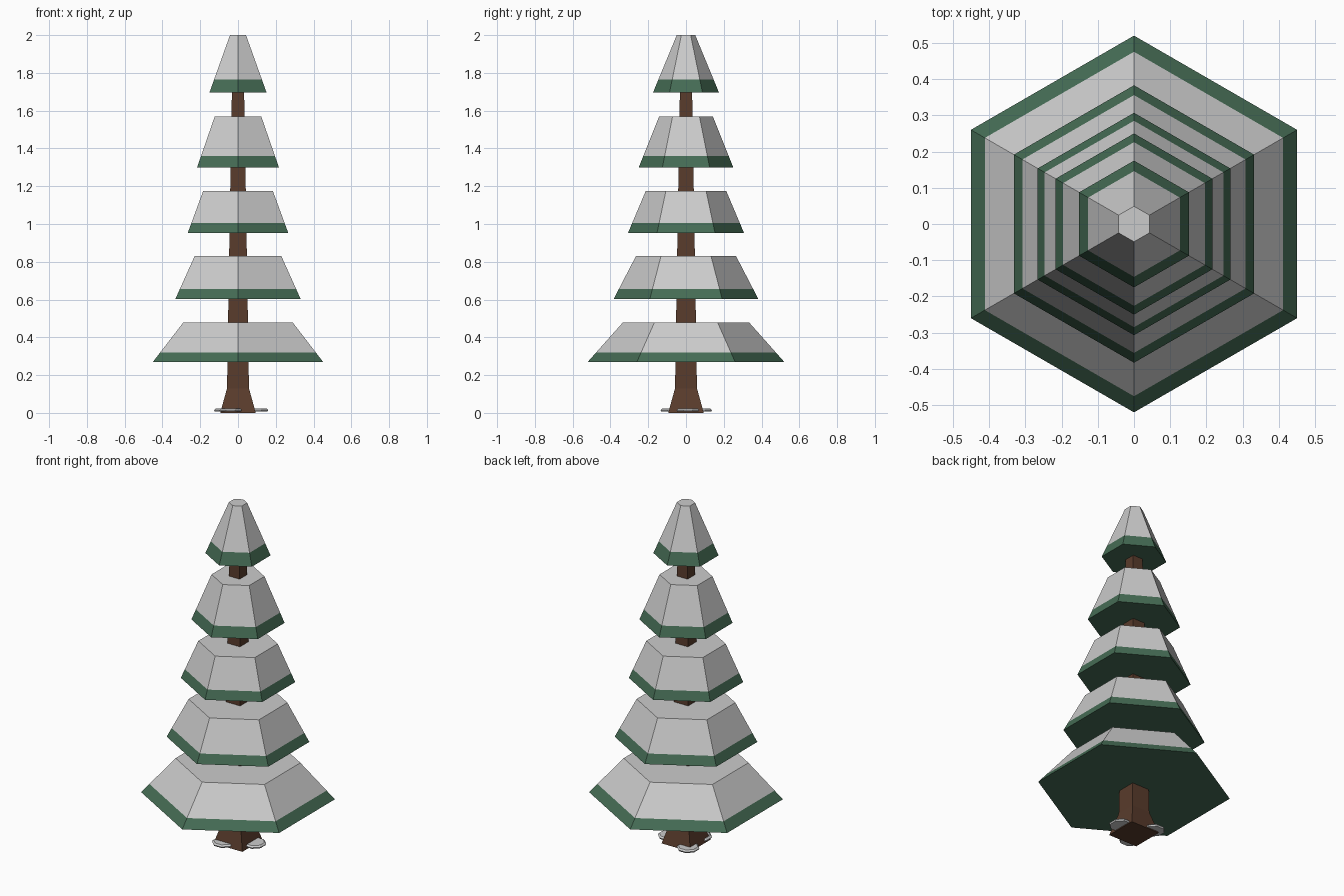
import bpy, bmesh, math

if "Cube" in bpy.data.objects:
    bpy.data.objects.remove(bpy.data.objects["Cube"])


def material(name, color):
    m = bpy.data.materials.new(name)
    m.diffuse_color = (*color, 1)
    m.use_nodes = True
    m.node_tree.nodes["Principled BSDF"].inputs["Base Color"].default_value = m.diffuse_color
    return m


def loft(name, rings, sides, start, mat=None, cap_bottom=True, cap_top=True, center=(0, 0)):
    """Stack of regular polygons (radius, z) joined by flat side faces."""
    bm = bmesh.new()
    loops = []
    for r, z in rings:
        loops.append([bm.verts.new((center[0] + r * math.cos(start + math.tau * i / sides),
                                    center[1] + r * math.sin(start + math.tau * i / sides), z))
                      for i in range(sides)])
    for a, b in zip(loops, loops[1:]):
        for i in range(sides):
            j = (i + 1) % sides
            bm.faces.new((a[i], a[j], b[j], b[i]))
    if cap_bottom:
        bm.faces.new(loops[0][::-1])
    if cap_top:
        bm.faces.new(loops[-1])
    me = bpy.data.meshes.new(name)
    bm.to_mesh(me)
    bm.free()
    ob = bpy.data.objects.new(name, me)
    bpy.context.collection.objects.link(ob)
    if mat:
        me.materials.append(mat)
    return ob


green = material("needles", (0.06, 0.15, 0.09))
brown = material("bark", (0.10, 0.045, 0.025))

# Square tapering trunk with flared foot (half width, z)
trunk = [(0.094, 0), (0.058, 0.13), (0.05, 0.65), (0.04, 1.25), (0.032, 1.72)]
loft("trunk", [(h * math.sqrt(2), z) for h, z in trunk], 4, math.pi / 4, brown)

# Hexagonal tiers: bottom radius, bottom z, snow line z, top radius, top z
tiers = [(0.52, 0.27, 0.32, 0.335, 0.478),
         (0.383, 0.603, 0.655, 0.265, 0.83),
         (0.307, 0.953, 1.005, 0.213, 1.175),
         (0.25, 1.30, 1.36, 0.142, 1.57),
         (0.175, 1.695, 1.765, 0.049, 2.0)]
for n, (r0, z0, zs, r1, z1) in enumerate(tiers, 1):
    rs = r0 + (r1 - r0) * (zs - z0) / (z1 - z0)
    loft(f"branches_{n}", [(r0, z0), (rs, zs)], 6, math.pi / 6, green, cap_top=False)
    loft(f"snow_{n}", [(rs, zs), (r1, z1)], 6, math.pi / 6, cap_bottom=False)

# Thin snow patches around the foot
for n, (x, y, r) in enumerate([(-0.04, -0.075, 0.065), (0.1, 0.01, 0.065), (-0.07, 0.08, 0.062)], 1):
    loft(f"snow_patch_{n}", [(r * 0.93, 0.007), (r, 0.015), (r * 0.85, 0.023)], 8, math.pi / 8,
         center=(x, y))
